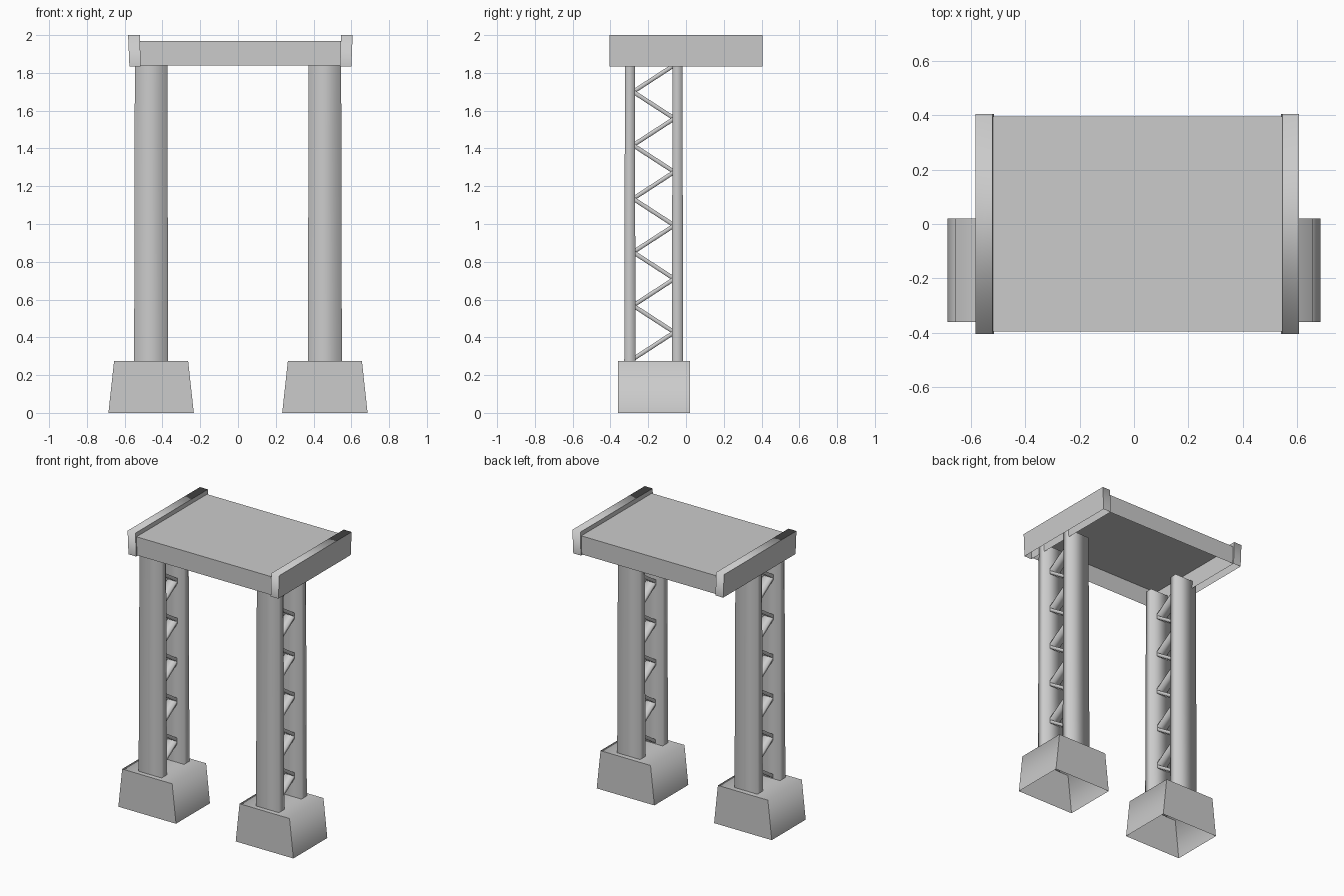
import bpy, bmesh
from mathutils import Vector

if "Cube" in bpy.data.objects:
    bpy.data.objects.remove(bpy.data.objects["Cube"], do_unlink=True)

grey = bpy.data.materials.new("concrete grey")
grey.use_nodes = True
COLOUR = (0.6, 0.6, 0.6, 1)
grey.diffuse_color = COLOUR
grey.node_tree.nodes["Principled BSDF"].inputs["Base Color"].default_value = COLOUR


def block(name, low, high, soft_axis=None, open_bottom=False):
    """Box between two z-levels (x0, x1, y0, y1, z); edges along soft_axis shade smooth."""
    bm = bmesh.new()
    rings = []
    for x0, x1, y0, y1, z in (low, high):
        corners = ((x0, y0), (x1, y0), (x1, y1), (x0, y1))
        rings.append([bm.verts.new((x, y, z)) for x, y in corners])
    bottom, top = rings
    bm.faces.new(top)
    if not open_bottom:
        bm.faces.new(reversed(bottom))
    for i in range(4):
        j = (i + 1) % 4
        bm.faces.new((bottom[i], bottom[j], top[j], top[i]))
    for face in bm.faces:
        face.smooth = soft_axis is not None
    for edge in bm.edges:
        d = (edge.verts[1].co - edge.verts[0].co).normalized()
        edge.smooth = soft_axis is not None and abs(d[soft_axis]) > 0.9
    return finish(name, bm)


def finish(name, bm):
    mesh = bpy.data.meshes.new(name)
    bm.to_mesh(mesh)
    bm.free()
    mesh.materials.append(grey)
    obj = bpy.data.objects.new(name, mesh)
    bpy.context.collection.objects.link(obj)
    return obj


def brace(name, x, start, end, half_width=0.035, thick=0.022):
    """Flat diagonal bar in the y-z plane."""
    a, b = Vector((x, *start)), Vector((x, *end))
    along = (b - a).normalized()
    across = Vector((1, 0, 0))
    normal = across.cross(along)
    bm = bmesh.new()
    bmesh.ops.create_cube(bm, size=1)
    for v in bm.verts:
        p = v.co.copy()
        v.co = ((a + b) / 2 + across * p.x * 2 * half_width
                + along * p.y * (b - a).length + normal * p.z * thick)
    for face in bm.faces:
        face.smooth = True
    for edge in bm.edges:
        d = (edge.verts[1].co - edge.verts[0].co).normalized()
        edge.smooth = abs(d.dot(along)) > 0.9
    return finish(name, bm)


# Deck, hollow underneath
deck = (-0.52, 0.545, -0.395, 0.395)
block("deck", (*deck, 1.84), (*deck, 1.97), open_bottom=True)

# End beams, leaning slightly outward
block("right_end_beam", (-0.575, -0.515, -0.405, 0.405, 1.835),
      (-0.582, -0.52, -0.405, 0.405, 2.0), soft_axis=0, open_bottom=True)
block("left_end_beam", (0.54, 0.6, -0.405, 0.405, 1.835),
      (0.545, 0.607, -0.405, 0.405, 2.0), soft_axis=0, open_bottom=True)

STEPS = 11
BRACE_Z, BRACE_RISE = 0.285, 0.1415
for side, s in (("right", -1), ("left", 1)):
    c = s * 0.46

    # Footing, tapered in x and open below
    block(side + "_footing", (c - 0.226, c + 0.226, -0.36, 0.02, 0),
          (c - 0.196, c + 0.196, -0.36, 0.02, 0.275), soft_axis=1, open_bottom=True)

    # Two flat columns
    for part, y in (("front", -0.297), ("back", -0.045)):
        block(f"{side}_{part}_column", (c - 0.09, c + 0.09, y - 0.03, y + 0.03, 0.25),
              (c - 0.086, c + 0.086, y - 0.026, y + 0.026, 1.89), soft_axis=2)

    # Zigzag bracing between the columns
    ends = (-0.28, -0.062)
    for k in range(STEPS):
        z = BRACE_Z + k * BRACE_RISE
        brace(f"{side}_brace_{k + 1}", c, (ends[k % 2], z),
              (ends[(k + 1) % 2], z + BRACE_RISE))
